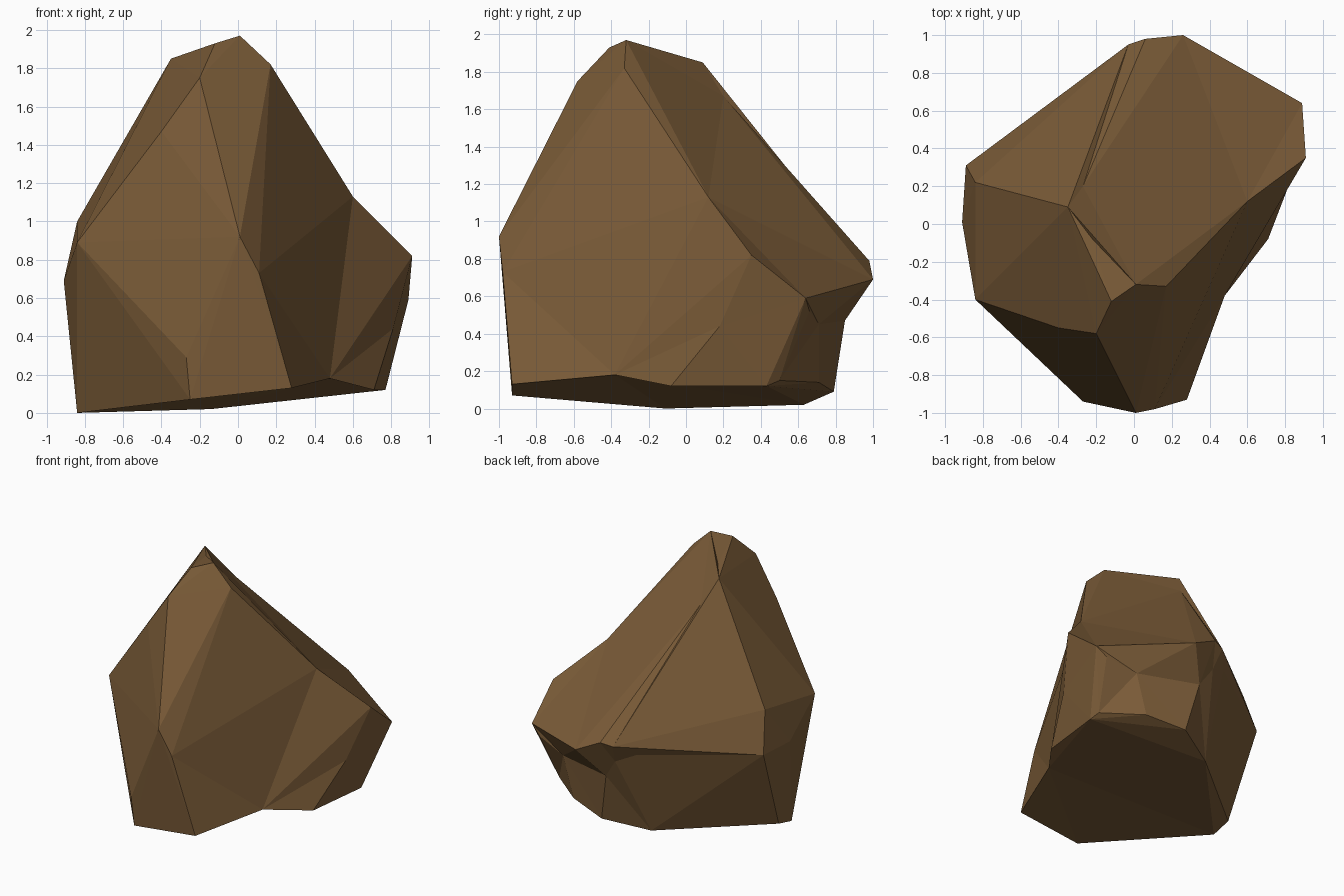
import bpy
import bmesh
from mathutils import Vector

default_cube = bpy.data.objects.get("Cube")
if default_cube:
    bpy.data.objects.remove(default_cube, do_unlink=True)

# Corners of the boulder, grouped by region
crown = [
    (.01, -.32, 1.97), (-.12, -.41, 1.93), (.17, -.33, 1.82),
    (-.35, .09, 1.85), (-.3, .02, 1.87), (-.2, -.58, 1.75),
    (.24, -.25, 1.69),
]
shoulders = [
    (-.4, -.55, 1.47), (-.84, .22, 1), (-.84, -.4, .89),
    (.01, -1, .92), (.11, -.98, .73), (.91, .35, .82), (.06, .98, .79),
]
waist = [
    (-.03, .95, .77), (-.91, .01, .69), (-.89, .31, .69), (-.4, .69, .69),
    (.26, 1, .69), (.37, .9, .65), (.89, .64, .59), (-.27, -.94, .29),
]
foot = [
    (.28, -.93, .13), (-.25, -.93, .07), (.71, -.08, .12), (.77, .43, .12),
    (.75, .5, .15), (.48, .71, .14), (.18, .79, .09), (-.14, .63, .02),
    (-.84, -.11, 0), (-.84, .05, .04),
]

# Hollow corners, each with the push that lets the hull reach it
hollows = [
    ((-.22, -.08, 1.87), 1.03), ((-.27, .2, 1.67), 1.05),
    ((.6, .12, 1.13), 1.15), ((.48, -.38, .18), 1.25),
    ((.81, .18, .44), 1.1), ((.81, .66, .52), 1.03),
    ((.57, .71, .45), 1.15), ((.1, .85, .47), 1.12),
    ((0, .88, .62), 1.08), ((-.15, .82, .69), 1.07),
]

HEART = Vector((0, 0, .7))


def pushed_out(point, factor):
    """Move a point away from the heart of the rock."""
    return HEART + (Vector(point) - HEART) * factor


def build_rock(name, corners, hollow_corners, material):
    """Wrap a hull round all corners, then press the hollows back in."""
    bm = bmesh.new()
    for corner in corners:
        bm.verts.new(corner)
    hollow_verts = [bm.verts.new(pushed_out(p, f)) for p, f in hollow_corners]
    bmesh.ops.convex_hull(bm, input=bm.verts[:], use_existing_faces=False)

    for vert, (point, factor) in zip(hollow_verts, hollow_corners):
        vert.co = point
    loose = [v for v in bm.verts if not v.link_faces]
    bmesh.ops.delete(bm, geom=loose, context='VERTS')
    bmesh.ops.recalc_face_normals(bm, faces=bm.faces[:])

    mesh = bpy.data.meshes.new(name)
    bm.to_mesh(mesh)
    bm.free()
    mesh.materials.append(material)
    rock = bpy.data.objects.new(name, mesh)
    bpy.context.collection.objects.link(rock)
    return rock


def flat_material(name, colour):
    material = bpy.data.materials.new(name)
    material.use_nodes = True
    material.diffuse_color = colour
    shader = material.node_tree.nodes["Principled BSDF"]
    shader.inputs["Base Color"].default_value = colour
    shader.inputs["Roughness"].default_value = .9
    return material


brown_stone = flat_material("brown_stone", (.2, .108, .04, 1))
build_rock("boulder", crown + shoulders + waist + foot, hollows, brown_stone)
